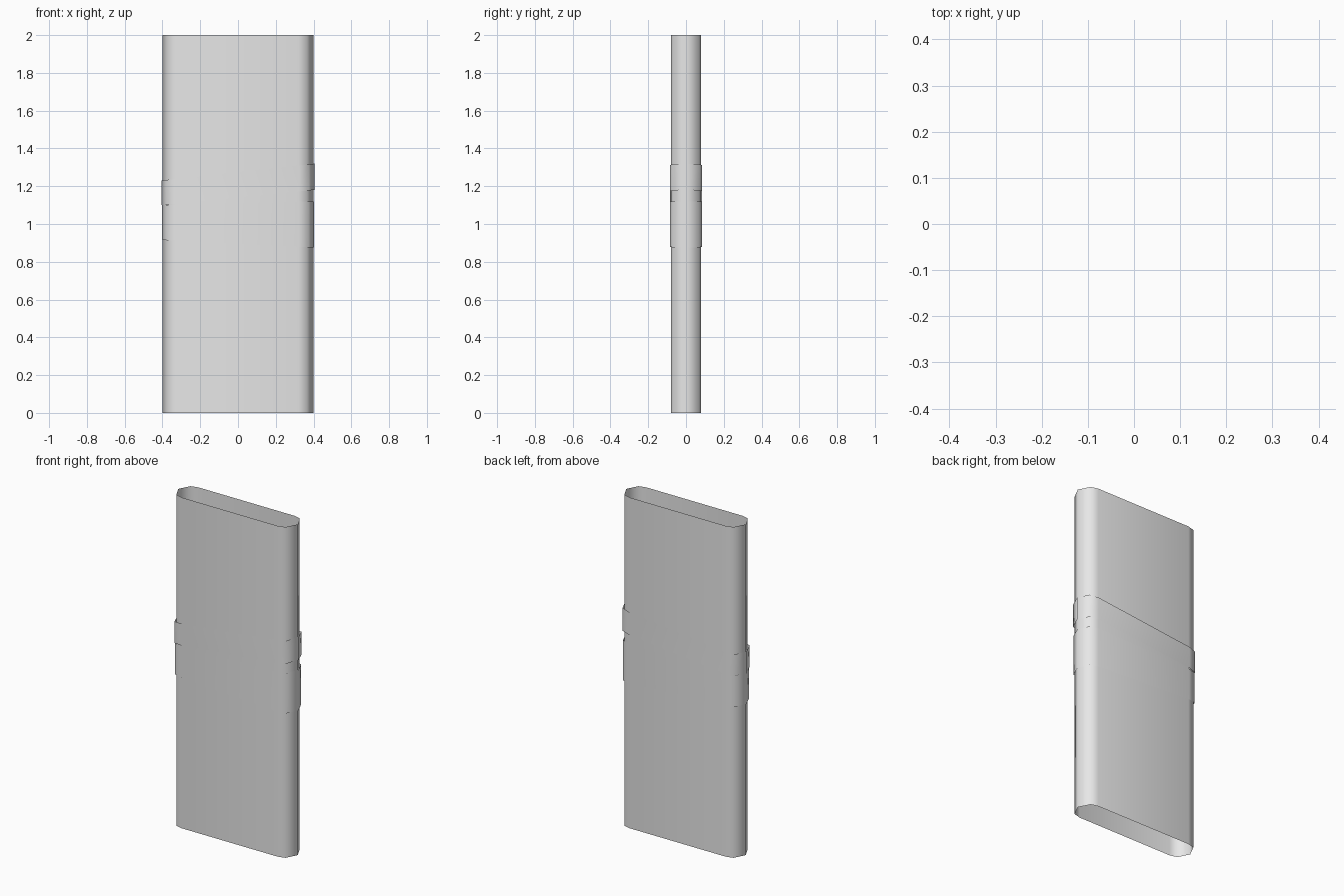
import bpy

cube = bpy.data.objects.get("Cube")
if cube:
    bpy.data.objects.remove(cube, do_unlink=True)

grey = bpy.data.materials.new("light_grey")
grey.use_nodes = True
colour = (0.8, 0.8, 0.8, 1)
grey.diffuse_color = colour
grey.node_tree.nodes["Principled BSDF"].inputs["Base Color"].default_value = colour


def outline(quarter):
    """Mirror a quarter profile (side tip first) into a closed flattened ring."""
    right = quarter + [(x, -y) for x, y in reversed(quarter[1:])]
    # order: tip, back corner points, then mirrored around to the front
    back = quarter + [(-x, y) for x, y in reversed(quarter)]
    front = [(-x, -y) for x, y in quarter[1:]] + [(x, -y) for x, y in reversed(quarter[1:])]
    return back + front if right else []


def sleeve(name, quarter, bottom, top):
    """Open shell; bottom and top are (height at centre, slope along x)."""
    ring = outline(quarter)
    n = len(ring)
    verts = [(x, y, h + s * x) for h, s in (bottom, top) for x, y in ring]
    faces = [(i, (i + 1) % n, n + (i + 1) % n, n + i) for i in range(n)]
    mesh = bpy.data.meshes.new(name)
    mesh.from_pydata(verts, [], faces)
    mesh.materials.append(grey)
    mesh.shade_smooth()
    obj = bpy.data.objects.new(name, mesh)
    bpy.context.collection.objects.link(obj)
    return obj


# Main open tube
sleeve("tube", [(0.4, 0), (0.365, 0.068), (0.32, 0.08)], (0, 0), (2, 0))

# Two tilted wraps around the middle
wrap = [(0.404, 0), (0.374, 0.072), (0.323, 0.086)]
sleeve("upper_wrap", wrap, (1.14, 0.1), (1.275, 0.11))
sleeve("lower_wrap", [(x - 0.001, y - 0.002) if y else (x - 0.001, y) for x, y in wrap],
       (0.895, -0.05), (1.11, 0.025))
